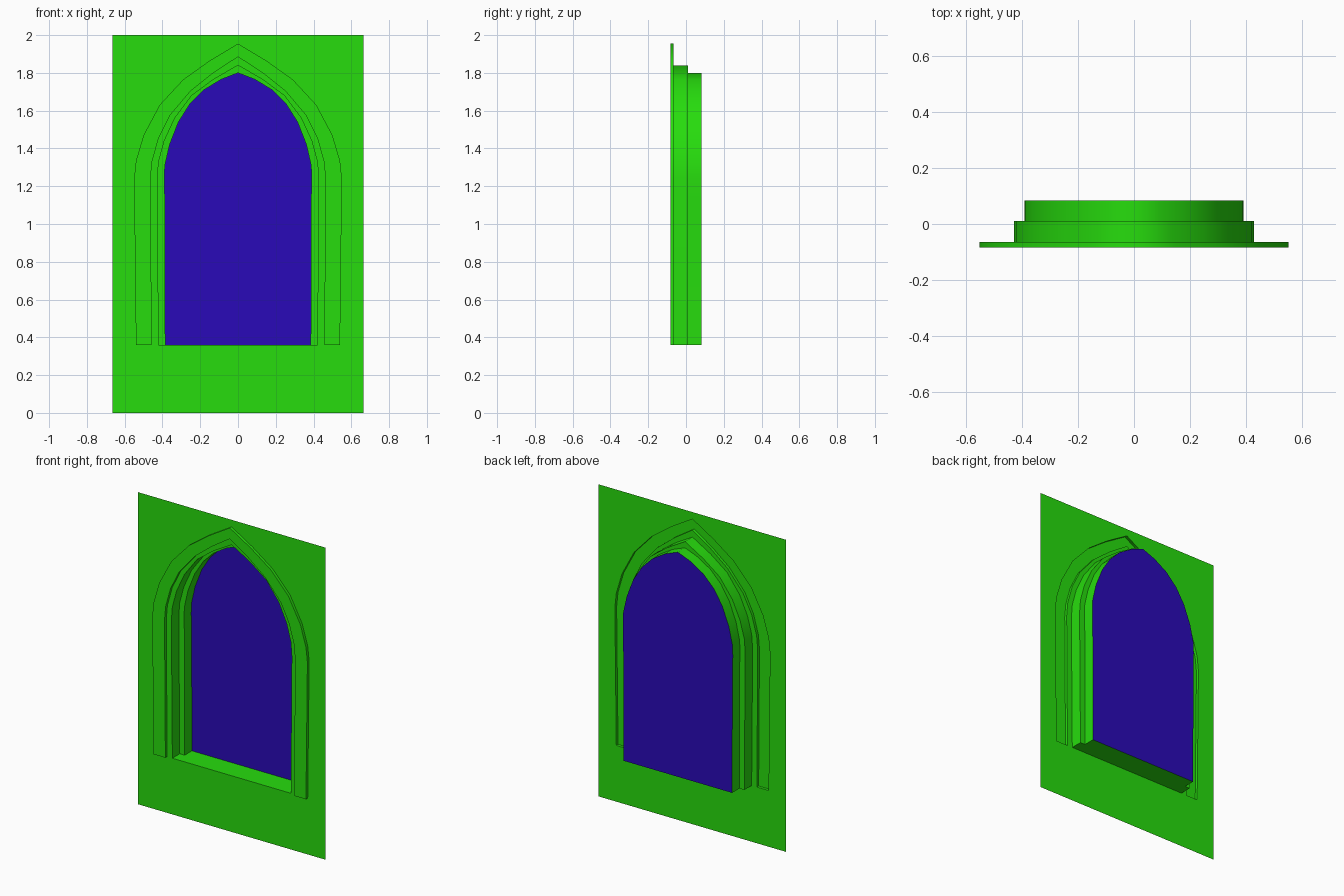
import bpy, bmesh

if "Cube" in bpy.data.objects:
    bpy.data.objects.remove(bpy.data.objects["Cube"])

SILL, HALF, TOP = 0.36, 0.665, 2.0
Y_TRIM, Y_WALL, Y_STEP, Y_PANE = -0.083, -0.065, 0.01, 0.083

# Half arch profiles (x, z), from sill to apex
PANE = [(.385, SILL), (.387, 1.13), (.39, 1.24), (.387, 1.31), (.362, 1.42), (.315, 1.54),
        (.255, 1.635), (.18, 1.71), (.09, 1.765), (0, 1.80)]
STEP = [(.42, SILL), (.427, 1.24), (.42, 1.33), (.39, 1.44), (.335, 1.56),
        (.245, 1.68), (.13, 1.765), (0, 1.84)]
TRIM_IN = [(.457, SILL), (.463, 1.24), (.455, 1.33), (.42, 1.455), (.36, 1.575),
           (.25, 1.705), (.13, 1.80), (0, 1.885)]
TRIM_OUT = [(.54, SILL), (.55, 1.24), (.54, 1.335), (.50, 1.47), (.415, 1.63),
            (.29, 1.765), (.15, 1.865), (0, 1.955)]


def material(name, color):
    m = bpy.data.materials.new(name)
    m.diffuse_color = color
    m.use_nodes = True
    m.node_tree.nodes["Principled BSDF"].inputs["Base Color"].default_value = m.diffuse_color
    return m


GREEN = material("green_plaster", (0.02, 0.72, 0.004, 1))
BLUE = material("blue_glass", (0.023, 0.003, 0.48, 1))


def at(profile, y):
    return [(x, y, z) for x, z in profile]


def build(name, polys, mat, smooth=False):
    """Half of a part from polygons, mirrored across x = 0."""
    bm = bmesh.new()
    for p in polys:
        bm.faces.new([bm.verts.new(v) for v in p])
    bmesh.ops.remove_doubles(bm, verts=bm.verts[:], dist=1e-5)
    me = bpy.data.meshes.new(name)
    bm.to_mesh(me)
    bm.free()
    me.materials.append(mat)
    ob = bpy.data.objects.new(name, me)
    bpy.context.collection.objects.link(ob)
    ob.modifiers.new("mirror", 'MIRROR').use_clip = True
    if smooth:
        bpy.context.view_layer.objects.active = ob
        ob.select_set(True)
        bpy.ops.object.shade_smooth_by_angle(angle=0.6)
        ob.select_set(False)
    return ob


def band(inner, outer, y):
    """Flat front-facing ring between two arches."""
    return [at(inner, y) + at(outer, y)[::-1]][0][::-1]


def reveal(profile, y0, y1):
    """Wall of an arch swept in depth, facing the opening when y0 < y1."""
    a, b = at(profile, y0), at(profile, y1)
    return [[a[i], a[i + 1], b[i + 1], b[i]] for i in range(len(a) - 1)]


# Wall around the arch, below the sill, and between trim and opening
wall = [
    at([(HALF, SILL), (HALF, TOP), (0, TOP)] + TRIM_OUT[::-1], Y_WALL),
    at([(0, 0), (HALF, 0), (HALF, SILL), TRIM_OUT[0], TRIM_IN[0], STEP[0], (0, SILL)], Y_WALL),
    band(STEP, TRIM_IN, Y_WALL)[::1],
]
build("wall", wall, GREEN)

# Raised arch trim with its side and end faces
trim = [band(TRIM_IN, TRIM_OUT, Y_TRIM)]
trim += reveal(TRIM_IN, Y_TRIM, Y_WALL)
trim += [f[::-1] for f in reveal(TRIM_OUT, Y_TRIM, Y_WALL)]
(xi, _), (xo, _) = TRIM_IN[0], TRIM_OUT[0]
trim.append([(xi, Y_TRIM, SILL), (xi, Y_WALL, SILL), (xo, Y_WALL, SILL), (xo, Y_TRIM, SILL)])
build("arch_trim", trim, GREEN, True)

# Stepped window recess
recess = reveal(STEP, Y_WALL, Y_STEP) + [band(PANE, STEP, Y_STEP)] + reveal(PANE, Y_STEP, Y_PANE)
build("window_recess", recess, GREEN, True)

# Sill floor following the step
xs, xp = STEP[0][0], PANE[0][0]
build("sill", [[(0, Y_WALL, SILL), (xs, Y_WALL, SILL), (xs, Y_STEP, SILL), (xp, Y_STEP, SILL),
                (xp, Y_PANE, SILL), (0, Y_PANE, SILL)]], GREEN)

# Glass pane
build("window_pane", [at([(0, SILL)] + PANE, Y_PANE)], BLUE)
